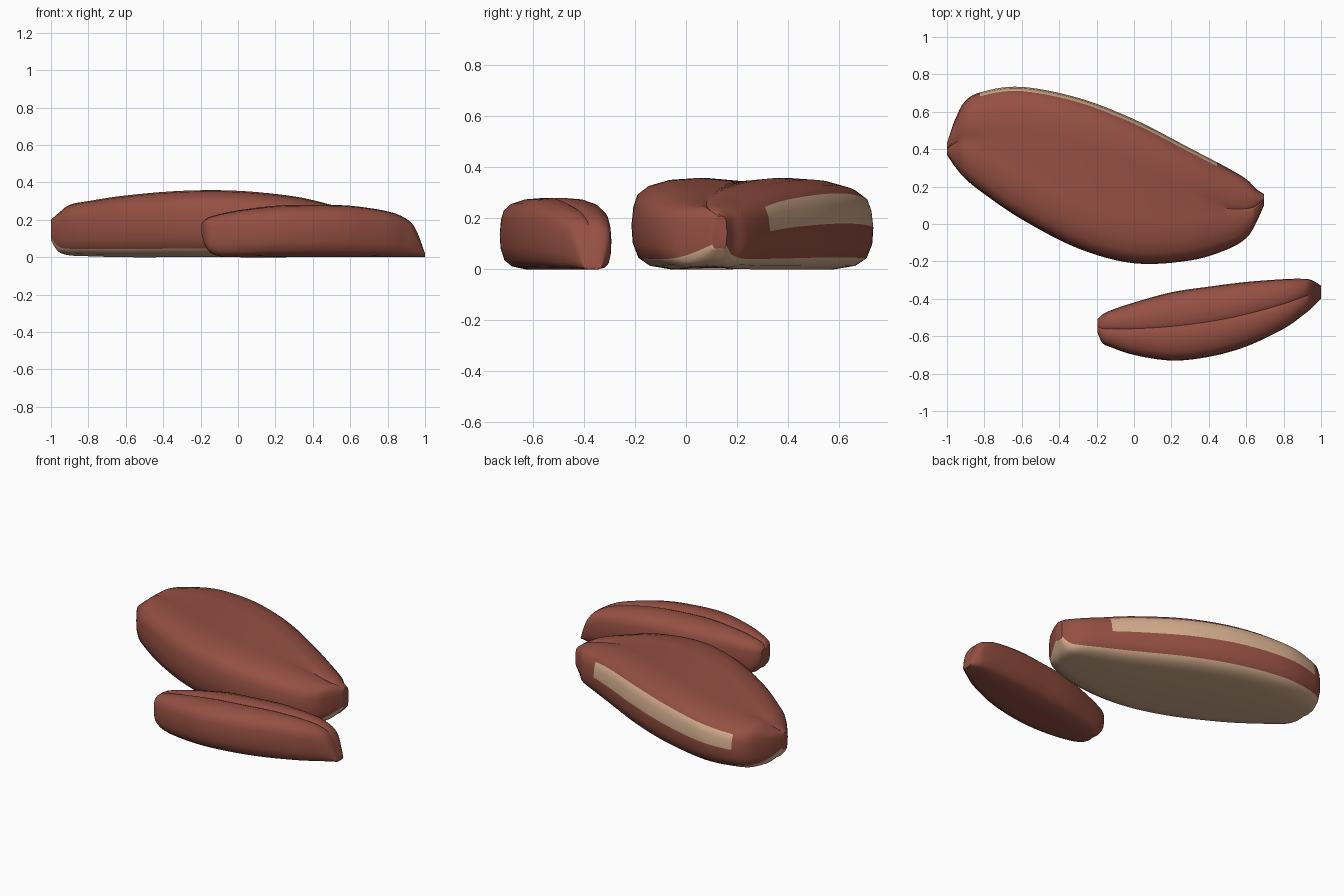
import bpy
import bmesh
import math

cube = bpy.data.objects.get("Cube")
if cube:
    bpy.data.objects.remove(cube)


def make_material(name, rgb):
    mat = bpy.data.materials.new(name)
    mat.use_nodes = True
    color = (*rgb, 1)
    mat.diffuse_color = color
    mat.node_tree.nodes["Principled BSDF"].inputs["Base Color"].default_value = color
    return mat


brown = make_material("reddish brown", (0.30, 0.08, 0.055))
tan = make_material("pale tan", (0.66, 0.42, 0.27))

# Rounded edge of the cross-section, bottom to top: (inset from rim, share of height)
EDGE = [(0.17, 0), (0.08, 0.04), (0.03, 0.13), (0.005, 0.3), (0, 0.5),
        (0.008, 0.7), (0.025, 0.83), (0.07, 0.92), (0.15, 0.98), (0.26, 1)]
MIDDLE_DIP = 0.04


def spline(stations, steps):
    """Smooth the stations with a Catmull-Rom curve."""
    pts = [stations[0]] + stations + [stations[-1]]
    out = []
    for a, b, c, d in zip(pts, pts[1:], pts[2:], pts[3:]):
        for i in range(steps):
            t = i / steps
            out.append([q + 0.5 * t * (r - p + t * (2 * p - 5 * q + 4 * r - s
                        + t * (3 * (q - r) + s - p)))
                        for p, q, r, s in zip(a, b, c, d)])
    return out + [stations[-1]]


def section(x, front, back, bottom, top):
    """One rounded, slightly dished ring across the slab."""
    width, height = back - front, top - bottom
    scale = min(0.65 + 0.35 * width, width / 0.6)
    back_side = [(back - i * scale, bottom + h * height) for i, h in EDGE]
    front_side = [(front + i * scale, bottom + h * height) for i, h in reversed(EDGE)]
    mid = (front + back) / 2
    ring = (back_side + [(mid, top - MIDDLE_DIP * height)]
            + front_side + [(mid, bottom + MIDDLE_DIP * height / 2)])
    return [(x, y, z) for y, z in ring]


def slab(name, stations, color_rule):
    """Loft the rings along x and close both ends."""
    bm = bmesh.new()
    rings = [[bm.verts.new(p) for p in section(*s)] for s in spline(stations, 6)]
    count = len(rings[0])
    for r0, r1 in zip(rings, rings[1:]):
        for i in range(count):
            j = (i + 1) % count
            face = bm.faces.new((r0[i], r0[j], r1[j], r1[i]))
            face.material_index = color_rule(i, count, face.calc_center_median().x)
    bm.faces.new(rings[0])
    bm.faces.new(rings[-1])
    bmesh.ops.recalc_face_normals(bm, faces=bm.faces)
    mesh = bpy.data.meshes.new(name)
    bm.to_mesh(mesh)
    bm.free()
    obj = bpy.data.objects.new(name, mesh)
    bpy.context.collection.objects.link(obj)
    mesh.materials.append(brown)
    mesh.materials.append(tan)
    bpy.ops.object.select_all(action="DESELECT")
    obj.select_set(True)
    bpy.context.view_layer.objects.active = obj
    bpy.ops.object.shade_smooth_by_angle(angle=math.radians(40))
    return obj


def large_colors(i, count, x):
    underside = i < 2 or i >= count - 4
    back_stripe = i in (4, 5) and -0.83 < x < 0.43
    return int(underside or back_stripe)


# Stations: x, front y, back y, bottom z, top z
large = [
    [-1, 0.37, 0.43, 0.09, 0.20],
    [-0.96, 0.31, 0.55, 0.03, 0.235],
    [-0.9, 0.24, 0.66, 0.01, 0.28],
    [-0.8, 0.16, 0.71, 0.005, 0.30],
    [-0.6, 0.025, 0.733, 0, 0.33],
    [-0.3, -0.13, 0.675, 0, 0.355],
    [0, -0.21, 0.56, 0, 0.355],
    [0.3, -0.195, 0.405, 0, 0.325],
    [0.5, -0.135, 0.30, 0.005, 0.28],
    [0.6, -0.075, 0.24, 0.01, 0.255],
    [0.65, 0, 0.19, 0.03, 0.24],
    [0.695, 0.1, 0.16, 0.08, 0.21],
]
small = [
    [-0.195, -0.58, -0.51, 0.12, 0.18],
    [-0.17, -0.635, -0.485, 0.05, 0.205],
    [-0.12, -0.66, -0.46, 0.01, 0.225],
    [0, -0.70, -0.42, 0, 0.25],
    [0.2, -0.73, -0.365, 0, 0.275],
    [0.4, -0.71, -0.335, 0, 0.28],
    [0.6, -0.655, -0.31, 0, 0.275],
    [0.8, -0.56, -0.295, 0, 0.245],
    [0.9, -0.49, -0.293, 0, 0.205],
    [0.95, -0.45, -0.30, 0, 0.15],
    [1, -0.40, -0.33, 0, 0.02],
]

slab("large_slab", large, large_colors)
slab("small_slab", small, lambda i, count, x: 0)
